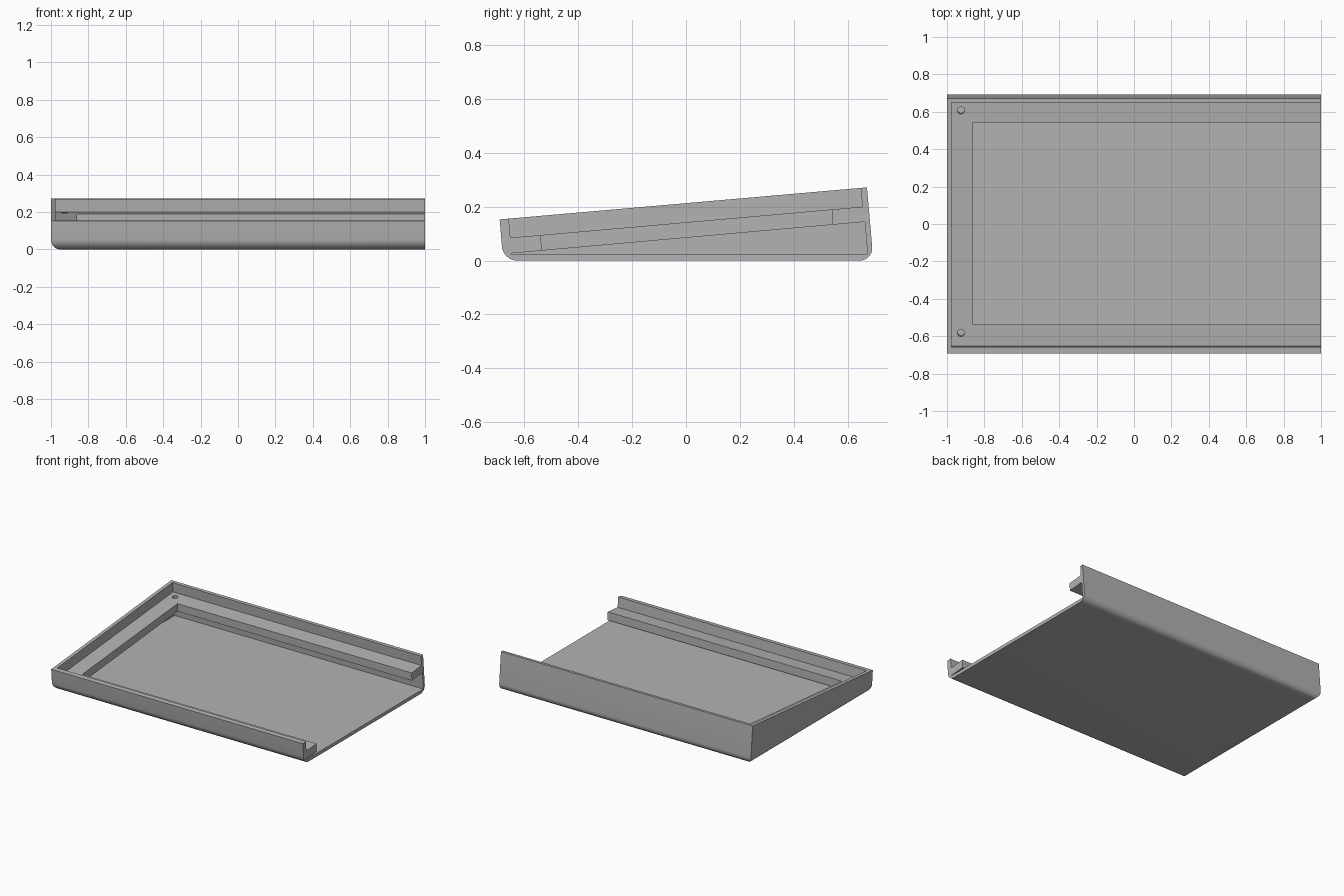
import bpy, bmesh, math
from mathutils import Matrix, Vector

if "Cube" in bpy.data.objects:
    bpy.data.objects.remove(bpy.data.objects["Cube"])

TILT = math.radians(5)

grey = bpy.data.materials.new("case grey")
grey.diffuse_color = (0.45, 0.45, 0.45, 1)
grey.use_nodes = True
grey.node_tree.nodes["Principled BSDF"].inputs["Base Color"].default_value = grey.diffuse_color


def make_object(name, bm):
    bmesh.ops.recalc_face_normals(bm, faces=bm.faces)
    mesh = bpy.data.meshes.new(name)
    bm.to_mesh(mesh)
    bm.free()
    mesh.materials.append(grey)
    obj = bpy.data.objects.new(name, mesh)
    bpy.context.collection.objects.link(obj)
    return obj


def prism(profile, x0, x1):
    """Extrude a (y, z) profile along x."""
    bm = bmesh.new()
    face = bm.faces.new([bm.verts.new((x0, y, z)) for y, z in profile])
    ext = bmesh.ops.extrude_face_region(bm, geom=[face])
    verts = [g for g in ext["geom"] if isinstance(g, bmesh.types.BMVert)]
    bmesh.ops.translate(bm, verts=verts, vec=(x1 - x0, 0, 0))
    return bm


# Wedge shell with rounded bottom edges on the front, back and left
bm = prism([(-0.692, 0.153), (-0.679, 0), (0.696, 0), (0.672, 0.272)], -1, 1)
bmesh.ops.recalc_face_normals(bm, faces=bm.faces)
rounded = [e for e in bm.edges
           if all(v.co.z < 0.001 for v in e.verts)
           and not all(v.co.x > 0.99 for v in e.verts)]
bmesh.ops.bevel(bm, geom=rounded, offset=0.052, offset_type='OFFSET',
                segments=8, profile=0.5, affect='EDGES')
case = make_object("case_shell", bm)

# Cavities, all open at the right end
cutters = [
    # recess above the ledge
    make_object("rim_recess", prism(
        [(-0.664, 0.22), (-0.652, 0.085), (0.655, 0.2), (0.645, 0.32)], -0.975, 1.1)),
    # hollow below the ledge
    make_object("floor_hollow", prism(
        [(-0.65, 0.027), (-0.65, 0.024), (0.674, 0.024), (0.664, 0.144)], -0.975, 1.1)),
    # opening framed by the ledge
    make_object("ledge_opening", prism(
        [(-0.536, 0.03), (0.545, 0.12), (0.541, 0.23), (-0.54, 0.13)], -0.86, 1.1)),
]

# Screw holes through the ledge
for y, z in ((0.61, 0.168), (-0.58, 0.063)):
    bm = bmesh.new()
    bmesh.ops.create_cone(bm, cap_ends=True, segments=24, radius1=0.019, radius2=0.019,
                          depth=0.064, matrix=Matrix.Translation(Vector((-0.925, y, z)))
                          @ Matrix.Rotation(TILT, 4, 'X'))
    cutters.append(make_object("screw_hole", bm))

bpy.context.view_layer.objects.active = case
case.select_set(True)
for cutter in cutters:
    mod = case.modifiers.new("cut", 'BOOLEAN')
    mod.operation = 'DIFFERENCE'
    mod.solver = 'EXACT'
    mod.object = cutter
    bpy.ops.object.modifier_apply(modifier=mod.name)
    bpy.data.objects.remove(cutter)

bpy.ops.object.shade_smooth_by_angle(angle=math.radians(30))
